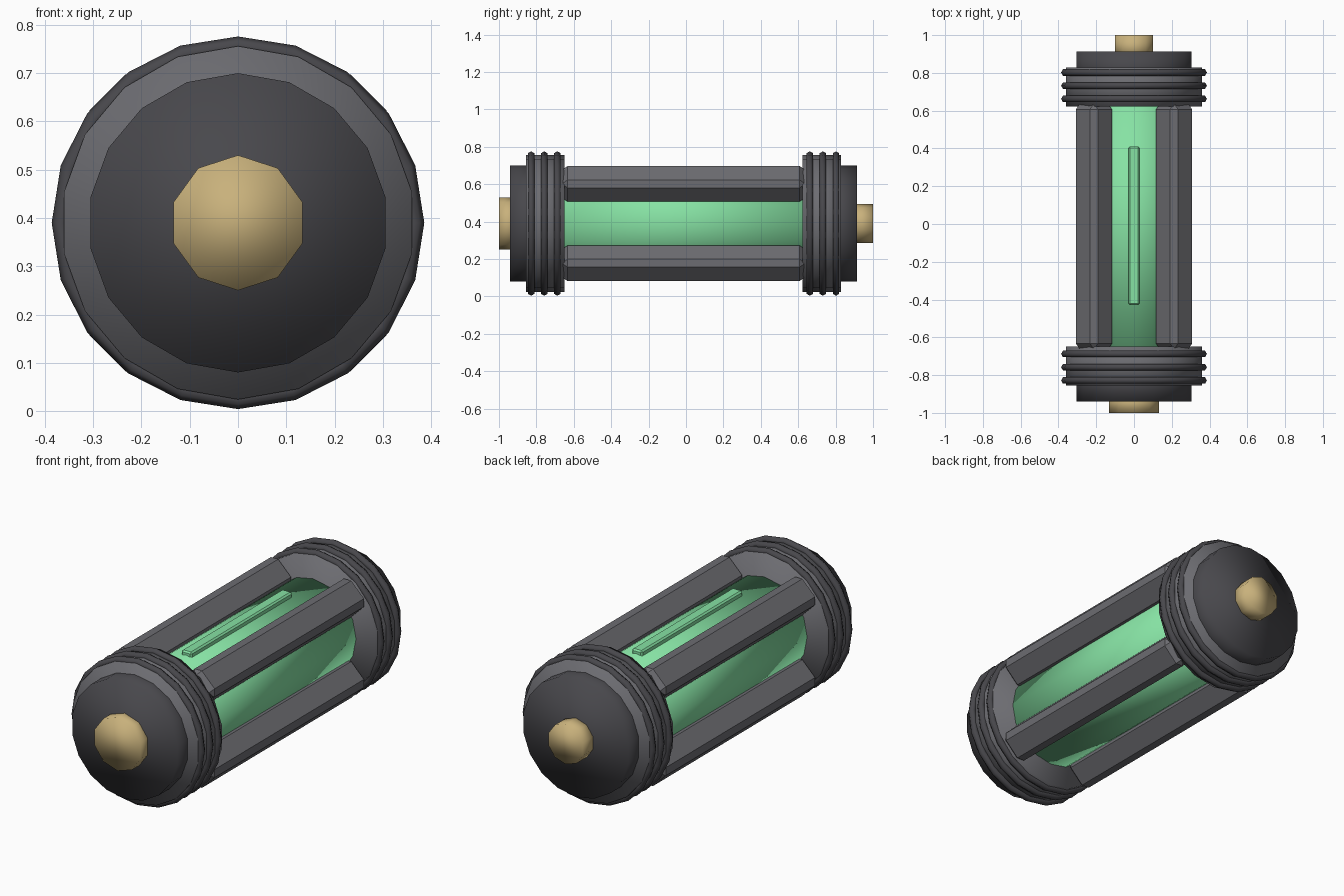
import bpy, math
from mathutils import Matrix

if "Cube" in bpy.data.objects:
    bpy.data.objects.remove(bpy.data.objects["Cube"])

CY, CZ = -0.013, 0.39      # middle of the canister along y, axis height


def material(name, rgb):
    m = bpy.data.materials.new(name)
    m.diffuse_color = (*rgb, 1)
    m.use_nodes = True
    m.node_tree.nodes["Principled BSDF"].inputs["Base Color"].default_value = m.diffuse_color
    return m


DARK = material("dark grey", (0.065, 0.064, 0.072))
GREY = material("mid grey", (0.15, 0.15, 0.165))
GREEN = material("glowing green", (0.24, 0.76, 0.37))
GOLD = material("brass", (0.58, 0.44, 0.20))


def finish(name, mat, smooth=True):
    ob = bpy.context.object
    ob.name = name
    ob.data.materials.append(mat)
    if smooth:
        bpy.ops.object.shade_smooth()
    return ob


def along_y(name, mat, r, y0, y1, sides):
    """Cylinder lying along y with a vertex pointing straight up."""
    bpy.ops.mesh.primitive_cylinder_add(vertices=sides, radius=r, depth=y1 - y0)
    ob = finish(name, mat)
    ob.data.transform(Matrix.Rotation(math.radians(90), 4, 'X'))
    top = max(v.co.z for v in ob.data.vertices)
    if top < r - 1e-4:
        ob.data.transform(Matrix.Rotation(math.pi / sides, 4, 'Y'))
    ob.location = (0, (y0 + y1) / 2, CZ)
    return ob


def bar(name, mat, size, loc, angle, bevel):
    """Chamfered straight bar."""
    bpy.ops.mesh.primitive_cube_add(size=1)
    ob = finish(name, mat, False)
    ob.data.transform(Matrix.Diagonal((*size, 1)))
    ob.rotation_euler = (0, angle, 0)
    ob.location = loc
    mod = ob.modifiers.new("chamfer", 'BEVEL')
    mod.width, mod.segments = bevel, 1
    return ob


# glass tube and the raised strip on its top
along_y("glass_tube", GREEN, 0.25, CY - 0.70, CY + 0.70, 16)
bar("level_strip", GREEN, (0.06, 0.84, 0.04), (0, -0.01, CZ + 0.25), 0, 0.008)

# four chamfered cage bars
for i in range(4):
    a = math.radians(45 + 90 * i)
    bar(f"cage_bar_{i + 1}", GREY, (0.165, 1.30, 0.165),
        (0.30 * math.sin(a), CY, CZ + 0.30 * math.cos(a)), a, 0.03)

# end collars, caps and ribs
for s, end in ((-1, "front"), (1, "back")):
    def span(a, b):
        return sorted((CY + s * a, CY + s * b))
    along_y(f"{end}_collar", GREY, 0.366, *span(0.636, 0.842), 18)
    along_y(f"{end}_cap", DARK, 0.31, *span(0.75, 0.927), 18)
    for k in range(3):
        bpy.ops.mesh.primitive_torus_add(
            major_segments=20, minor_segments=6, major_radius=0.366,
            minor_radius=0.02, location=(0, CY + s * (0.675 + 0.07 * k), CZ),
            rotation=(math.radians(90), 0, 0))
        finish(f"{end}_rib_{k + 1}", DARK)

# brass contacts: wide at the front, narrow at the back
along_y("front_contact", GOLD, 0.14, -1.0, -0.90, 10)
along_y("back_contact", GOLD, 0.105, 0.88, 1.0, 10)
